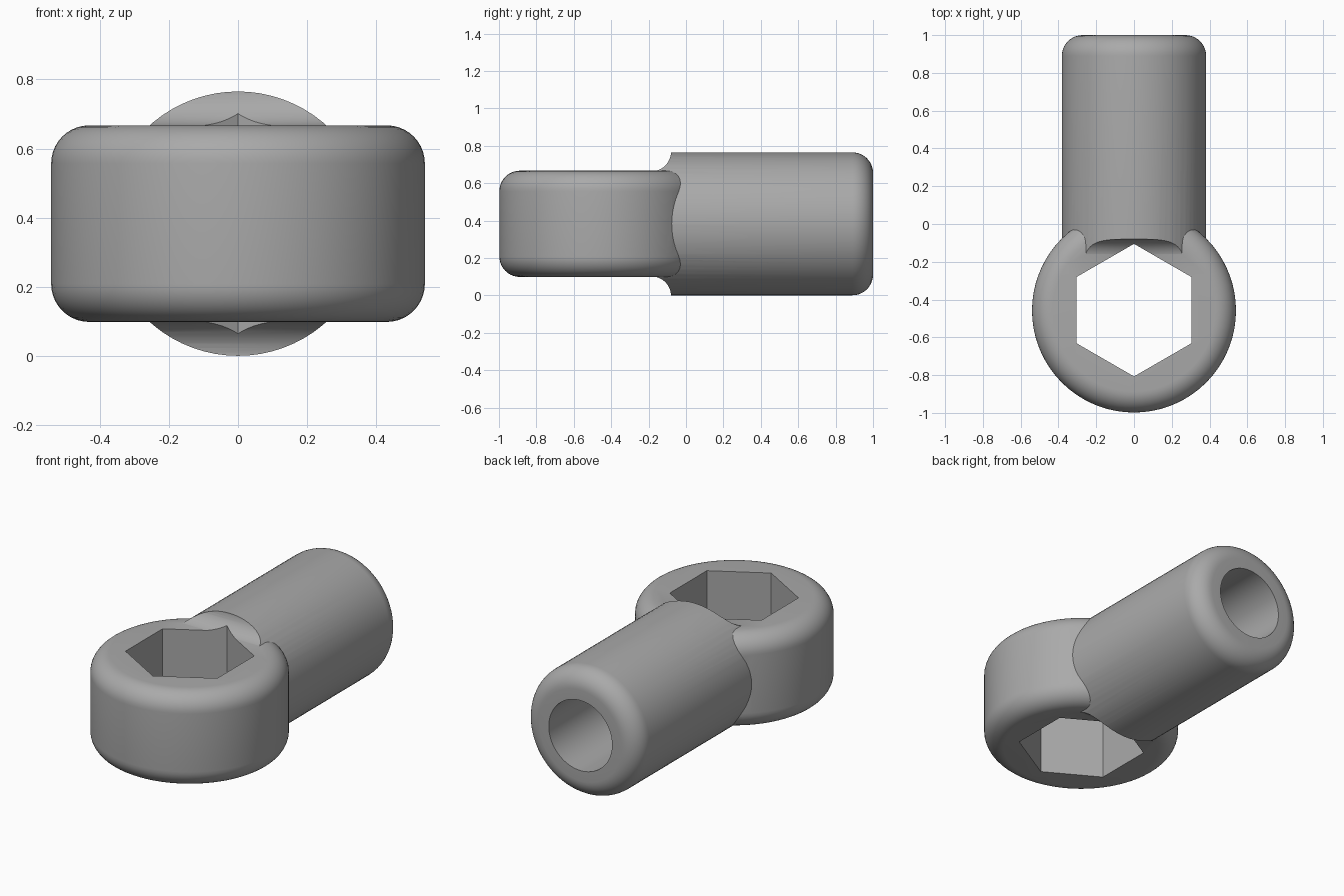
import bpy, bmesh
from math import sin, cos, pi, radians
from mathutils import Matrix, Vector

cube = bpy.data.objects.get("Cube")
if cube:
    bpy.data.objects.remove(cube, do_unlink=True)

metal = bpy.data.materials.new("grey metal")
metal.use_nodes = True
GREY = (0.4, 0.4, 0.4, 1)
metal.diffuse_color = GREY
metal.node_tree.nodes["Principled BSDF"].inputs["Base Color"].default_value = GREY

SEG = 72
MID = 0.383                 # height of the shared mid plane
EYE_Y, EYE_R, EYE_H = -0.458, 0.54, 0.284
SHANK_R, BORE_R, ROUND = 0.382, 0.21, 0.11


def arc(cx, cz, r, start, end, steps=10):
    """Points on an arc, angles in degrees."""
    angles = [radians(start + (end - start) * i / steps) for i in range(steps + 1)]
    return [(cx + r * cos(a), cz + r * sin(a)) for a in angles]


def add_object(name, bm):
    bmesh.ops.recalc_face_normals(bm, faces=bm.faces)
    mesh = bpy.data.meshes.new(name)
    bm.to_mesh(mesh)
    bm.free()
    mesh.materials.append(metal)
    obj = bpy.data.objects.new(name, mesh)
    bpy.context.collection.objects.link(obj)
    return obj


def lathe(name, profile, matrix):
    """Solid of revolution from (radius, height) points, closed at the axis."""
    bm = bmesh.new()
    verts = [bm.verts.new((r, 0, z)) for r, z in profile]
    edges = [bm.edges.new(pair) for pair in zip(verts, verts[1:])]
    bmesh.ops.spin(bm, geom=verts + edges, cent=(0, 0, 0), axis=(0, 0, 1),
                   angle=2 * pi, steps=SEG, use_merge=True)
    bmesh.ops.remove_doubles(bm, verts=bm.verts, dist=0.0001)
    # close the flat ends with single faces
    rims = [e for e in bm.edges if e.is_boundary]
    bmesh.ops.holes_fill(bm, edges=rims, sides=0)
    bm.transform(matrix)
    return add_object(name, bm)


def prism(name, sides, radius, depth, matrix):
    bm = bmesh.new()
    bmesh.ops.create_cone(bm, cap_ends=True, segments=sides, radius1=radius,
                          radius2=radius, depth=depth, matrix=matrix)
    return add_object(name, bm)


def combine(target, other, operation):
    mod = target.modifiers.new(operation.lower(), 'BOOLEAN')
    mod.operation, mod.solver, mod.object = operation, 'EXACT', other
    bpy.context.view_layer.objects.active = target
    bpy.ops.object.modifier_apply(modifier=mod.name)
    bpy.data.objects.remove(other, do_unlink=True)


# Ring eye: upright drum with rounded rims
edge, rim = EYE_R - ROUND, EYE_H - ROUND
eye = lathe("ring_eye_with_shank",
            arc(edge, -rim, ROUND, -90, 0) + arc(edge, rim, ROUND, 0, 90),
            Matrix.Translation((0, EYE_Y, MID)))

# Shank: horizontal bar with a rounded back end and a blind bore
to_back = Matrix.Translation((0, 0, MID)) @ Matrix.Rotation(-pi / 2, 4, 'X')
shank = lathe("shank",
              [(SHANK_R, -0.185)] + arc(SHANK_R - ROUND, 1 - ROUND, ROUND, 0, 90)
              + [(BORE_R, 1), (BORE_R, 0.1)], to_back)

# Coves that blend the shank into the top and bottom of the eye
for side in (1, -1):
    place = Matrix.Translation((0, -0.185, MID + side * (EYE_H + 0.102)))
    cove = prism("cove_cutter", 48, 0.105, 1.2, place @ Matrix.Rotation(pi / 2, 4, 'Y'))
    combine(shank, cove, 'DIFFERENCE')
combine(eye, shank, 'UNION')

# Hexagonal socket through the eye, with a corner towards the shank
hexagon = prism("hex_cutter", 6, 0.351, 2, Matrix.Translation((0, -0.456, MID)))
ys = [v.co.y for v in hexagon.data.vertices]
if max(ys) < -0.456 + 0.34:
    hexagon.data.transform(Matrix.Translation((0, -0.456, 0))
                           @ Matrix.Rotation(pi / 6, 4, 'Z')
                           @ Matrix.Translation((0, 0.456, 0)))
combine(eye, hexagon, 'DIFFERENCE')

# Smooth shading with crisp seams
bpy.ops.object.select_all(action='DESELECT')
eye.select_set(True)
bpy.context.view_layer.objects.active = eye
bpy.ops.object.shade_smooth_by_angle(angle=radians(25))
